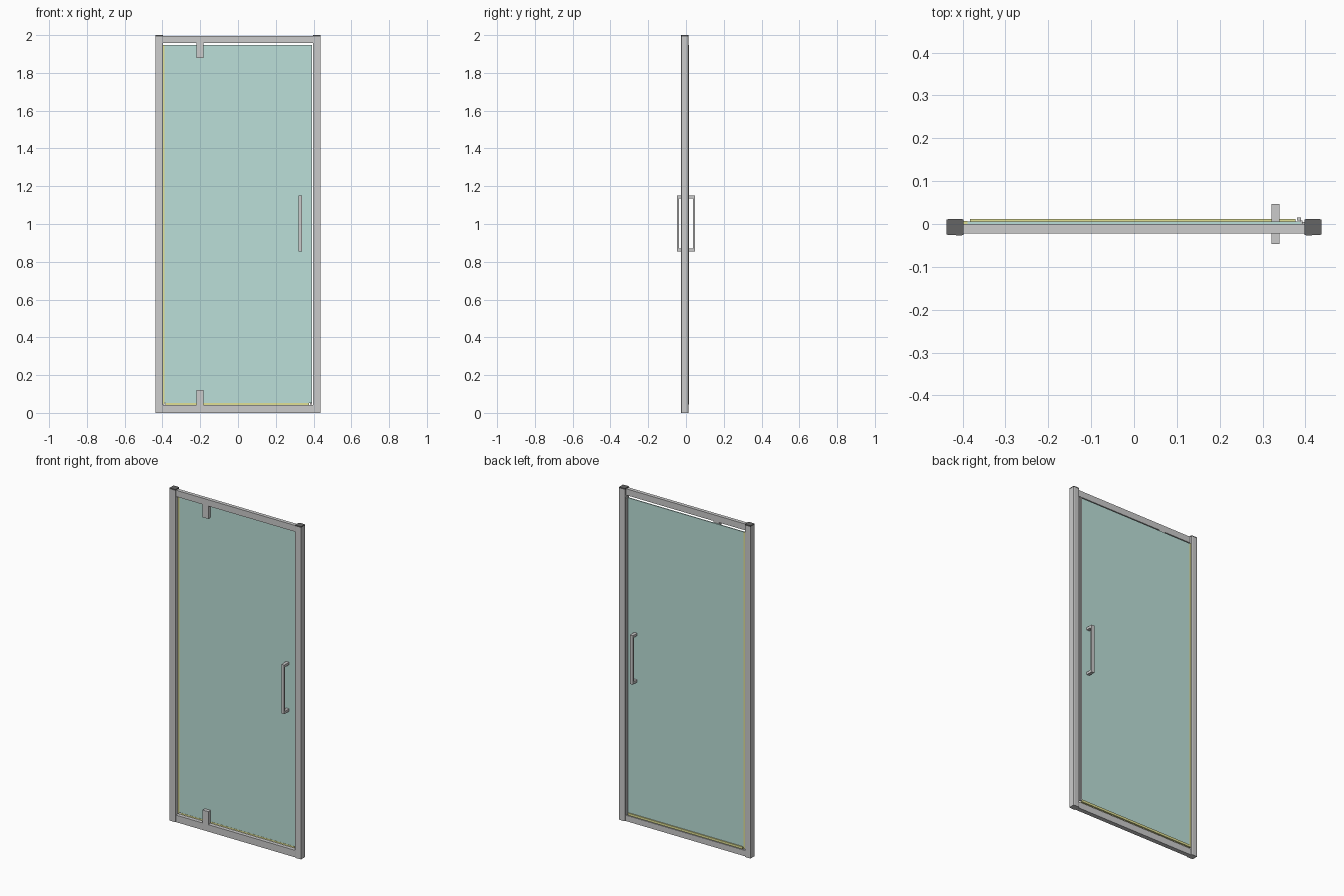
import bpy, bmesh

if "Cube" in bpy.data.objects:
    bpy.data.objects.remove(bpy.data.objects["Cube"])


def material(name, rgba):
    m = bpy.data.materials.new(name)
    m.diffuse_color = rgba
    m.use_nodes = True
    m.node_tree.nodes["Principled BSDF"].inputs["Base Color"].default_value = m.diffuse_color
    return m


GLASS = material("tinted_glass", (0.50, 0.74, 0.69, 0.5))
SEAL = material("yellow_seal", (0.75, 0.75, 0.30, 1))
DARK = material("dark_cap", (0.13, 0.13, 0.13, 1))


def finish(name, bm, mat=None):
    bmesh.ops.recalc_face_normals(bm, faces=bm.faces)
    me = bpy.data.meshes.new(name)
    bm.to_mesh(me)
    bm.free()
    ob = bpy.data.objects.new(name, me)
    bpy.context.collection.objects.link(ob)
    if mat:
        me.materials.append(mat)
    return ob


def box(name, x, y, z, mat=None):
    bm = bmesh.new()
    bmesh.ops.create_cube(bm, size=1)
    for v in bm.verts:
        v.co = [(r[0] + r[1]) / 2 + c * (r[1] - r[0]) for c, r in zip(v.co, (x, y, z))]
    return finish(name, bm, mat)


def extrude(name, points, vec, mat=None):
    bm = bmesh.new()
    face = bm.faces.new([bm.verts.new(p) for p in points])
    new = bmesh.ops.extrude_face_region(bm, geom=[face], use_keep_orig=True)["geom"]
    bmesh.ops.translate(bm, vec=vec, verts=[g for g in new if isinstance(g, bmesh.types.BMVert)])
    return finish(name, bm, mat)


# side posts: wall channel with a slightly narrower inner section, plus end cap
post = [(0.398, -0.025), (0.403, -0.027), (0.437, -0.025), (0.437, 0.010),
        (0.432, 0.012), (0.403, 0.012), (0.398, 0.010)]
for side, s in (("left", -1), ("right", 1)):
    extrude(side + "_post", [(s * x, y, 0) for x, y in post], (0, 0, 1.993))
    extrude(side + "_post_cap", [(s * x, y, 1.993) for x, y in post], (0, 0, 0.007), DARK)

# top and bottom rails
box("top_rail", (-0.40, 0.40), (-0.022, 0.0), (1.957, 1.995))
box("bottom_rail", (-0.40, 0.40), (-0.022, 0.0), (0.0, 0.042))
box("threshold_lip", (-0.40, 0.40), (0.0, 0.005), (0.0, 0.035))

# glass door panel
box("glass_panel", (-0.388, 0.388), (0.0, 0.006), (0.052, 1.948), GLASS)

# seals and closing strip
box("bottom_seal", (-0.383, 0.377), (0.0061, 0.012), (0.042, 0.056), SEAL)
box("bottom_seal_edge", (-0.383, 0.377), (-0.001, 0.0061), (0.043, 0.052), SEAL)
box("hinge_side_seal", (-0.398, -0.388), (-0.002, 0.007), (0.045, 1.948), SEAL)
box("closing_strip", (0.388, 0.393), (-0.001, 0.008), (0.045, 1.948))
box("closing_strip_lip", (0.380, 0.390), (0.008, 0.015), (0.045, 1.948))

# pivot hinges in front of the glass
for name, z in (("top_hinge", (1.88, 1.957)), ("bottom_hinge", (0.042, 0.12))):
    box(name, (-0.22, -0.182), (-0.022, 0.0), z)

# bar handles, one on each face: C-shaped profile across the width
for name, base, s in (("front_handle", 0.0, -1), ("back_handle", 0.006, 1)):
    profile = [(base, 0.855), (s * 0.047, 0.855), (s * 0.047, 1.15), (base, 1.15),
               (base, 1.135), (s * 0.037, 1.135), (s * 0.037, 0.87), (base, 0.87)]
    extrude(name, [(0.321, y, z) for y, z in profile], (0.019, 0, 0))
